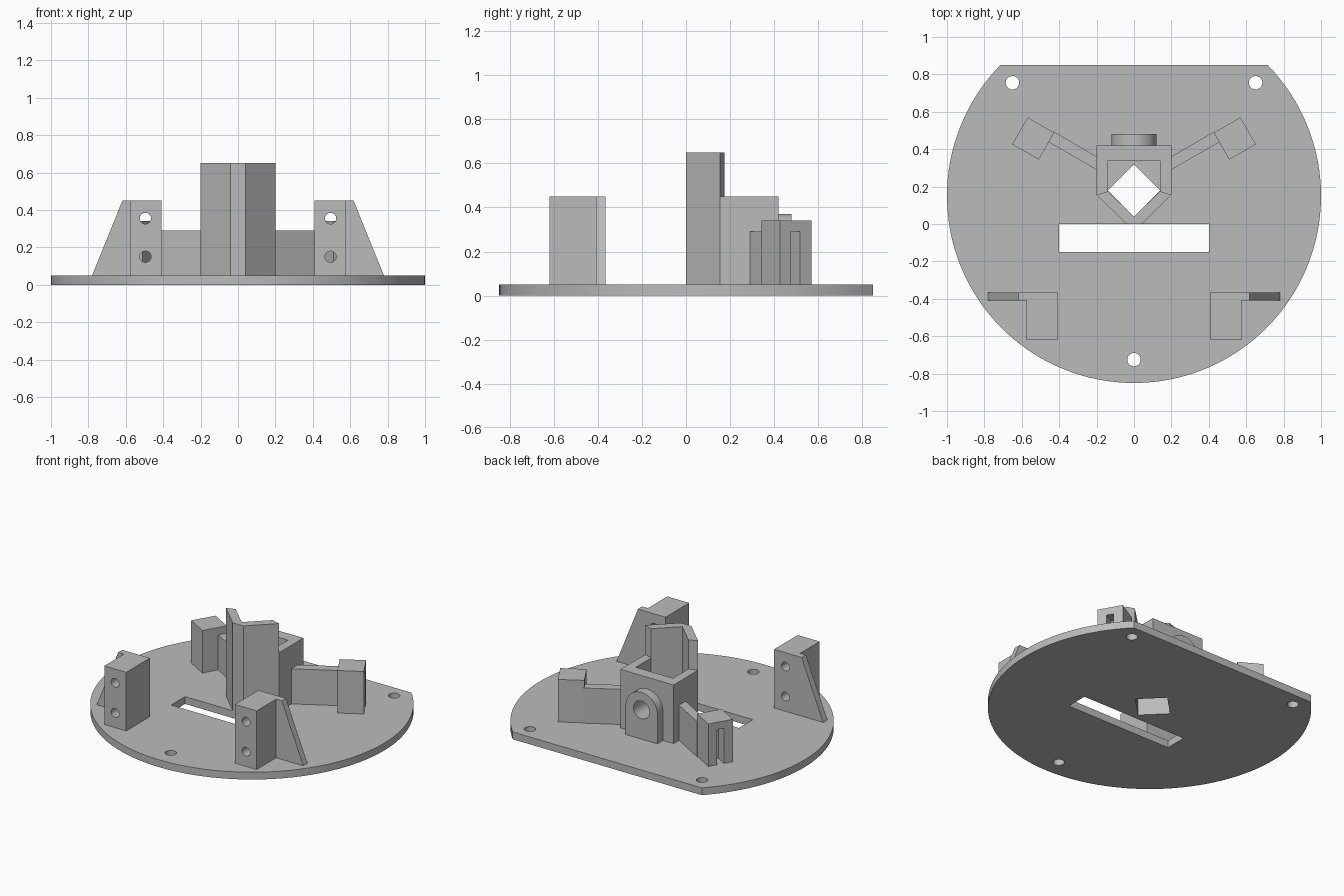
import bpy, bmesh
from math import sin, cos, pi, asin, radians
from mathutils import Matrix, Vector

if "Cube" in bpy.data.objects:
    bpy.data.objects.remove(bpy.data.objects["Cube"])

grey = bpy.data.materials.new("plain grey")
grey.use_nodes = True
colour = (0.5, 0.5, 0.5, 1)
grey.diffuse_color = colour
grey.node_tree.nodes["Principled BSDF"].inputs["Base Color"].default_value = colour

FLOOR = 0.05
# maps an outline drawn in x and z, extruded along y
UPRIGHT = Matrix(((1, 0, 0), (0, 0, 1), (0, 1, 0))).to_4x4()


def prism(name, outline, low, high, matrix=Matrix()):
    """Extrude a closed outline from low to high, then place it."""
    bm = bmesh.new()
    face = bm.faces.new([bm.verts.new((u, v, low)) for u, v in outline])
    ext = bmesh.ops.extrude_face_region(bm, geom=[face])
    top = [g for g in ext["geom"] if isinstance(g, bmesh.types.BMVert)]
    bmesh.ops.translate(bm, verts=top, vec=(0, 0, high - low))
    bm.transform(matrix)
    bmesh.ops.recalc_face_normals(bm, faces=bm.faces)
    mesh = bpy.data.meshes.new(name)
    bm.to_mesh(mesh)
    bm.free()
    mesh.materials.append(grey)
    obj = bpy.data.objects.new(name, mesh)
    bpy.context.collection.objects.link(obj)
    return obj


def rect(u0, u1, v0, v1):
    return [(u0, v0), (u1, v0), (u1, v1), (u0, v1)]


def arc(cu, cv, r, start=0, end=2 * pi, n=32, closed=True):
    steps = n if closed else n - 1
    return [(cu + r * cos(start + (end - start) * i / steps),
             cv + r * sin(start + (end - start) * i / steps)) for i in range(n)]


def select(obj):
    bpy.ops.object.select_all(action="DESELECT")
    obj.select_set(True)
    bpy.context.view_layer.objects.active = obj


def cut(obj, *cutters):
    for cutter in cutters:
        cutter.hide_render = True
        select(obj)
        mod = obj.modifiers.new("cut", "BOOLEAN")
        mod.operation = "DIFFERENCE"
        mod.solver = "EXACT"
        mod.object = cutter
        bpy.ops.object.modifier_apply(modifier=mod.name)
        bpy.data.objects.remove(cutter)


def smooth(obj):
    select(obj)
    bpy.ops.object.shade_smooth_by_angle(angle=radians(30))


# Round base plate with a straight back edge
a = asin(0.7)
base = prism("base_plate", arc(0, 0.15, 1, pi - a, 2 * pi + a, 112, False), 0, FLOOR)
holes = [arc(x, y, 0.036) for x, y in ((-0.65, 0.755), (0.65, 0.755), (0, -0.725))]
holes.append(rect(-0.4, 0.4, -0.15, 0))
holes.append([(0, 0.04), (0.14, 0.18), (0, 0.32), (-0.14, 0.18)])
cut(base, *[prism("hole_cutter", h, -0.1, 0.2) for h in holes])
smooth(base)

# Tall V-shaped front wall of the tower
prism("tower_v_wall", [(-0.2, 0.155), (-0.04, 0), (0.04, 0), (0.2, 0.155),
                       (0.14, 0.175), (0, 0.04), (-0.14, 0.175)], FLOOR, 0.65)

# Lower three-sided housing behind it
housing = prism("tower_housing", [(-0.2, 0.155), (-0.2, 0.42), (0.2, 0.42), (0.2, 0.155),
                                  (0.14, 0.175), (0.14, 0.34), (-0.14, 0.34), (-0.14, 0.175)],
                FLOOR, 0.45)

# Arched lug on the back of the housing, bored through into the pocket
lug = prism("rear_lug", [(-0.12, FLOOR), (0.12, FLOOR)] + arc(0, 0.25, 0.12, 0, pi, 25, False),
            0.42, 0.48, UPRIGHT)
for part in (housing, lug):
    cut(part, prism("bore_cutter", arc(0, 0.25, 0.06), 0.3, 0.6, UPRIGHT))
    smooth(part)

for side, s in (("left", 1), ("right", -1)):
    mirror = Matrix.Scale(s, 4, Vector((1, 0, 0)))

    # Slanted arm and slotted post; local u runs outward along the arm
    place = mirror @ Matrix.Translation((0.539, 0.457, 0)) @ Matrix.Rotation(radians(30), 4, "Z")
    post = prism(side + "_post", rect(-0.082, 0.082, -0.083, 0.083), FLOOR, 0.34, place)
    cut(post, prism("slot_cutter", rect(0, 0.2, -0.023, 0.023), FLOOR - 0.1, 0.29, place))
    prism(side + "_arm", [(0.2, 0.29), (0.46, 0.44), (0.43, 0.495), (0.2, 0.361)],
          FLOOR, 0.29, mirror)

    # Front bracket block with two cross holes
    block = prism(side + "_bracket_block", rect(0.41, 0.575, -0.62, -0.365), FLOOR, 0.45, mirror)
    cut(block, *[prism("screw_cutter", arc(0.495, z, 0.03), -0.8, -0.2, mirror @ UPRIGHT)
                 for z in (0.15, 0.355)])
    smooth(block)

    # Sloping rib beside the block
    prism(side + "_bracket_rib", [(0.575, FLOOR), (0.78, FLOOR), (0.618, 0.45), (0.575, 0.45)],
          -0.41, -0.365, mirror @ UPRIGHT)
